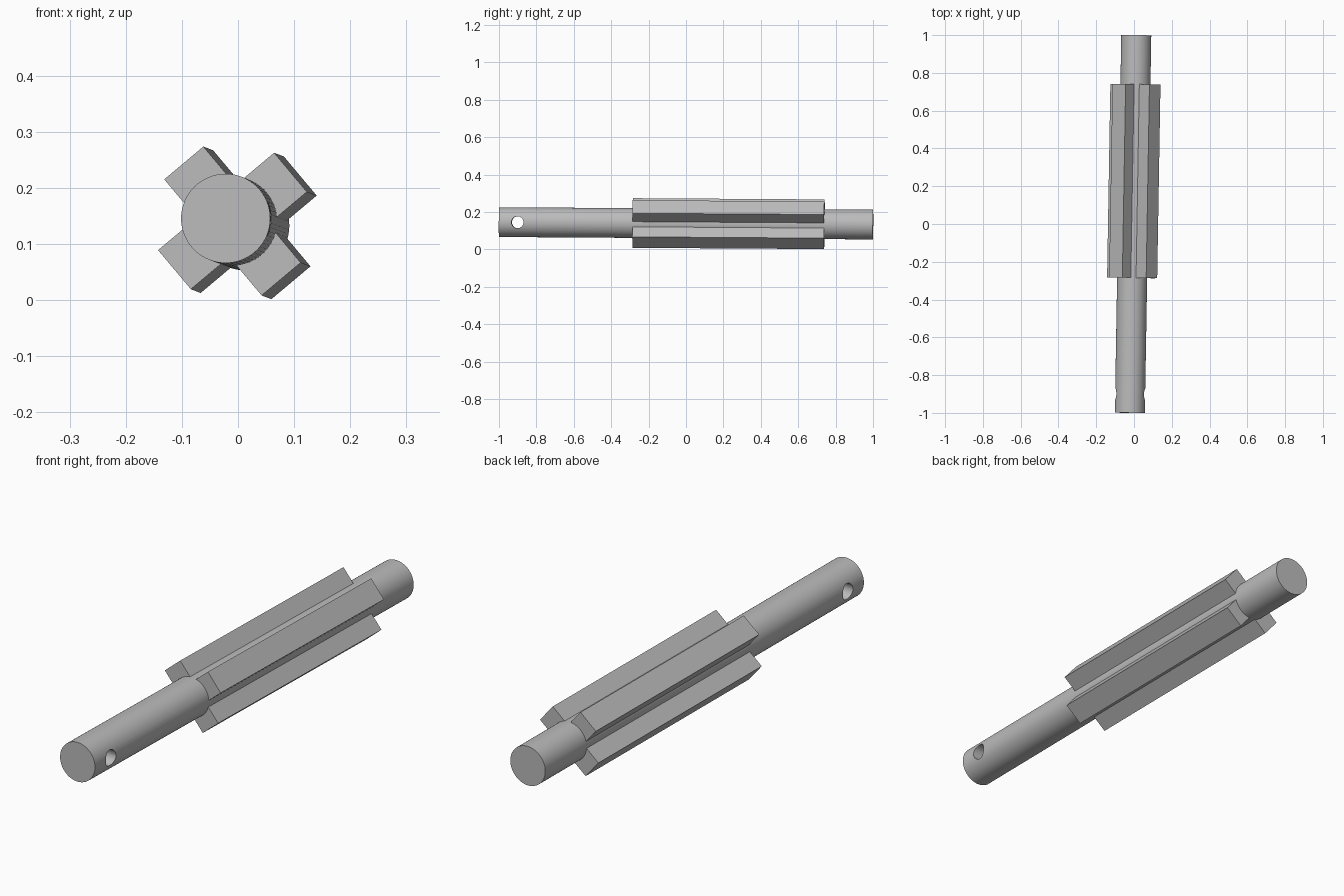
import bpy, bmesh, math
from mathutils import Matrix, Vector

cube = bpy.data.objects.get("Cube")
if cube:
    bpy.data.objects.remove(cube, do_unlink=True)

RADIUS = 0.0795
FIN_START, FIN_END = -0.285, 0.74
FIN_REACH, FIN_WIDTH, FIN_ROOT = 0.135, 0.091, 0.04

steel = bpy.data.materials.new("steel grey")
steel.use_nodes = True
steel.diffuse_color = (0.5, 0.5, 0.5, 1)
steel.node_tree.nodes["Principled BSDF"].inputs["Base Color"].default_value = (0.5, 0.5, 0.5, 1)

# The whole rod leans slightly from its front end to its back end
front_end, back_end = Vector((-0.022, -1, 0.1455)), Vector((0.012, 1, 0.1325))
axis = (back_end - front_end).normalized()
lean = Matrix.Translation((front_end + back_end) / 2) @ Vector((0, 1, 0)).rotation_difference(axis).to_matrix().to_4x4()


def make_object(name, bm):
    mesh = bpy.data.meshes.new(name)
    bmesh.ops.recalc_face_normals(bm, faces=bm.faces)
    bm.to_mesh(mesh)
    bm.free()
    mesh.materials.append(steel)
    obj = bpy.data.objects.new(name, mesh)
    obj.matrix_world = lean
    bpy.context.collection.objects.link(obj)
    return obj


def cylinder(name, radius, length, sides, matrix):
    bm = bmesh.new()
    bmesh.ops.create_cone(bm, cap_ends=True, segments=sides, radius1=radius,
                          radius2=radius, depth=length, matrix=matrix)
    return make_object(name, bm)


# Round shaft with a cross hole near the front
shaft = cylinder("shaft", RADIUS, 2, 64, Matrix.Rotation(math.pi / 2, 4, "X"))
cutter = cylinder("pin_hole_cutter", 0.032, 0.5, 32,
                  Matrix.Translation((0, -0.9, 0)) @ Matrix.Rotation(math.pi / 2, 4, "Y"))
cutter.hide_render = True
cutter.hide_viewport = True
hole = shaft.modifiers.new("pin_hole", "BOOLEAN")
hole.operation = "DIFFERENCE"
hole.solver = "EXACT"
hole.object = cutter

# Bake the hole so that the sharp edges can be marked on the result
bpy.context.view_layer.update()
drilled = bpy.data.meshes.new_from_object(shaft.evaluated_get(bpy.context.evaluated_depsgraph_get()))
shaft.modifiers.clear()
shaft.data = drilled
bpy.data.objects.remove(cutter, do_unlink=True)
bpy.ops.object.select_all(action="DESELECT")
shaft.select_set(True)
bpy.context.view_layer.objects.active = shaft
bpy.ops.object.shade_smooth_by_angle(angle=math.radians(30))

# Four long straight fins around the shaft
for i, name in enumerate(("upper_left", "upper_right", "lower_right", "lower_left")):
    bm = bmesh.new()
    size = Matrix.Diagonal((FIN_REACH - FIN_ROOT, FIN_END - FIN_START, FIN_WIDTH, 1))
    place = Matrix.Translation(((FIN_REACH + FIN_ROOT) / 2, (FIN_START + FIN_END) / 2, 0))
    turn = Matrix.Rotation(-math.radians(40 + 90 * i), 4, "Y")
    bmesh.ops.create_cube(bm, size=1, matrix=turn @ place @ size)
    make_object(name + "_fin", bm)
